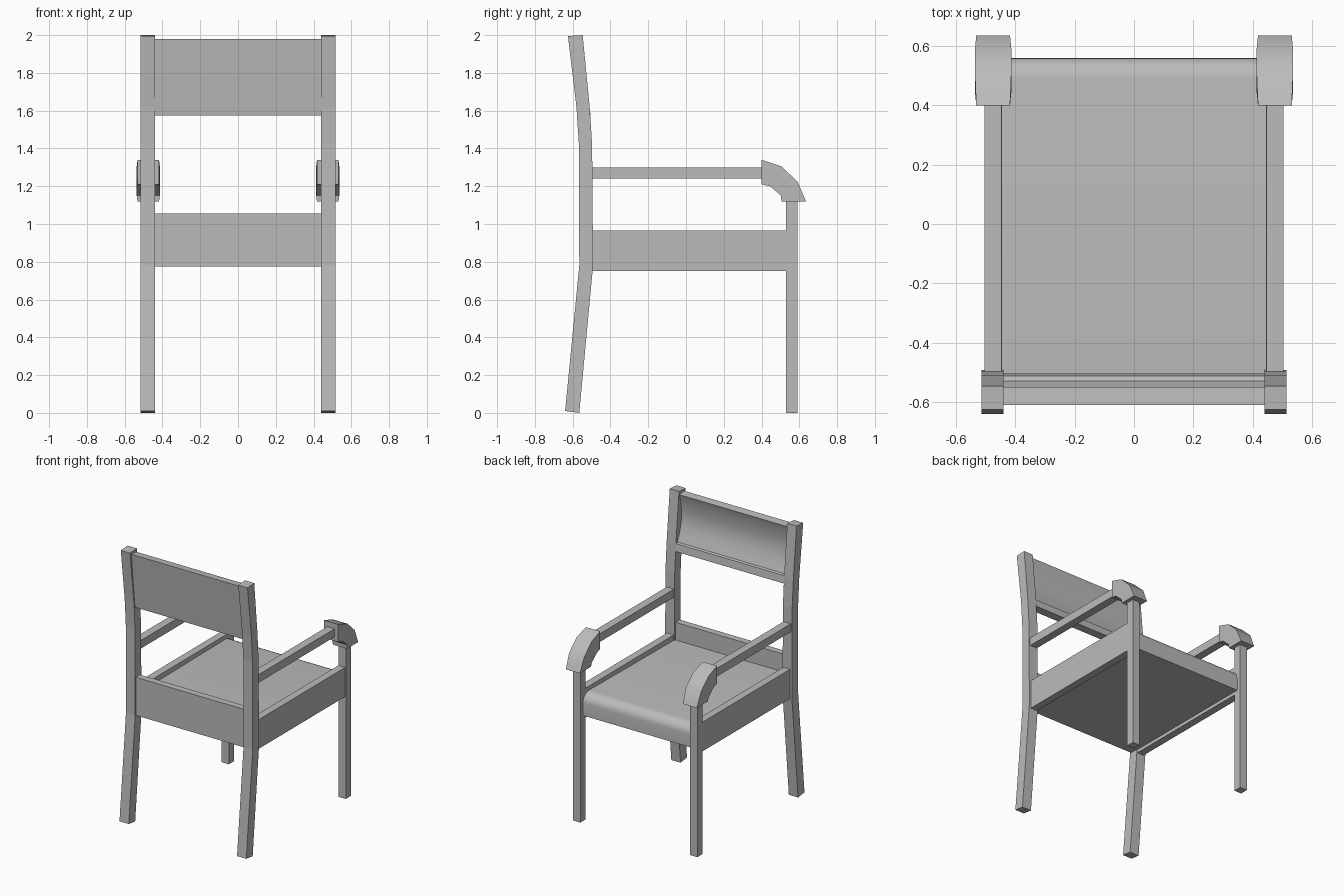
import bpy
import bmesh
from math import radians, sin, cos

cube = bpy.data.objects.get("Cube")
if cube:
    bpy.data.objects.remove(cube, do_unlink=True)

grey = bpy.data.materials.new("plain grey")
grey.use_nodes = True
COLOUR = (0.5, 0.5, 0.5, 1)
grey.diffuse_color = COLOUR
grey.node_tree.nodes["Principled BSDF"].inputs["Base Color"].default_value = COLOUR


def extrude_profile(name, profile, x0, x1, smooth=0, bulge=0):
    """Sweep a (y, z) profile across x0..x1, optionally swelling its middle."""
    bm = bmesh.new()
    n = len(profile)
    rings = []
    for x, side in ((x0, -1), (x1, 1)):
        ring = []
        for i, (y, z) in enumerate(profile):
            t = (i % (n // 2)) / (n // 2 - 1)
            ring.append(bm.verts.new((x + side * bulge * sin(t * 3.14), y, z)))
        rings.append(ring)
        bm.faces.new(ring)
    a, b = rings
    for i in range(n):
        j = (i + 1) % n
        bm.faces.new((a[i], a[j], b[j], b[i]))
    bmesh.ops.recalc_face_normals(bm, faces=bm.faces)
    mesh = bpy.data.meshes.new(name)
    bm.to_mesh(mesh)
    bm.free()
    mesh.materials.append(grey)
    obj = bpy.data.objects.new(name, mesh)
    bpy.context.collection.objects.link(obj)
    if smooth:
        bpy.ops.object.select_all(action="DESELECT")
        obj.select_set(True)
        bpy.context.view_layer.objects.active = obj
        bpy.ops.object.shade_smooth_by_angle(angle=radians(smooth))
    return obj


def pair(name, profile, x0, x1, **options):
    """The same part on both sides."""
    extrude_profile("left_" + name, profile, x0, x1, **options)
    extrude_profile("right_" + name, profile, -x1, -x0, **options)


def rect(y0, y1, z0, z1):
    return [(y0, z0), (y1, z0), (y1, z1), (y0, z1)]


# Legs: the rear ones bend and rise to carry the backrest
pair("rear_leg", [(-0.64, 0.01), (-0.565, 0.78), (-0.567, 1.42), (-0.58, 1.62), (-0.625, 1.995),
                  (-0.547, 2.0), (-0.51, 1.62), (-0.497, 1.42), (-0.492, 0.78), (-0.565, 0.0)],
     0.44, 0.515)
pair("front_leg", rect(0.53, 0.59, 0, 1.14), 0.446, 0.505)

# Rails
pair("side_rail", rect(-0.5, 0.535, 0.75, 0.965), 0.445, 0.5)
extrude_profile("rear_rail", rect(-0.555, -0.505, 0.775, 1.055), -0.445, 0.445)

# Seat with a rolled front edge
roll = [(0.49 + 0.07 * cos(radians(a)), 0.865 + 0.07 * sin(radians(a))) for a in range(0, 91, 15)]
extrude_profile("seat", [(-0.51, 0.775), (0.56, 0.775)] + roll + [(-0.51, 0.925)],
                -0.446, 0.446, smooth=35)

# Backrest: flat behind, hollowed in front between two lips
hollow = [(-0.55 - 0.03 * sin(radians(a)) - 0.03 * a / 180, 1.635 + 0.31 * a / 180)
          for a in range(0, 181, 20)]
extrude_profile("backrest", [(-0.568, 1.575), (-0.505, 1.575), (-0.512, 1.63)]
                + [(y + 0.02, z) for y, z in hollow]
                + [(-0.55, 1.975), (-0.61, 1.98), (-0.574, 1.63)],
                -0.442, 0.442, smooth=30)

# Arms and curved hand grips
pair("arm", rect(-0.5, 0.42, 1.24, 1.3), 0.446, 0.505)
pair("hand_grip", [(0.4, 1.34), (0.505, 1.305), (0.59, 1.225), (0.635, 1.12),
                   (0.505, 1.12), (0.503, 1.15), (0.445, 1.2), (0.4, 1.21)],
     0.418, 0.532, smooth=40, bulge=0.005)
